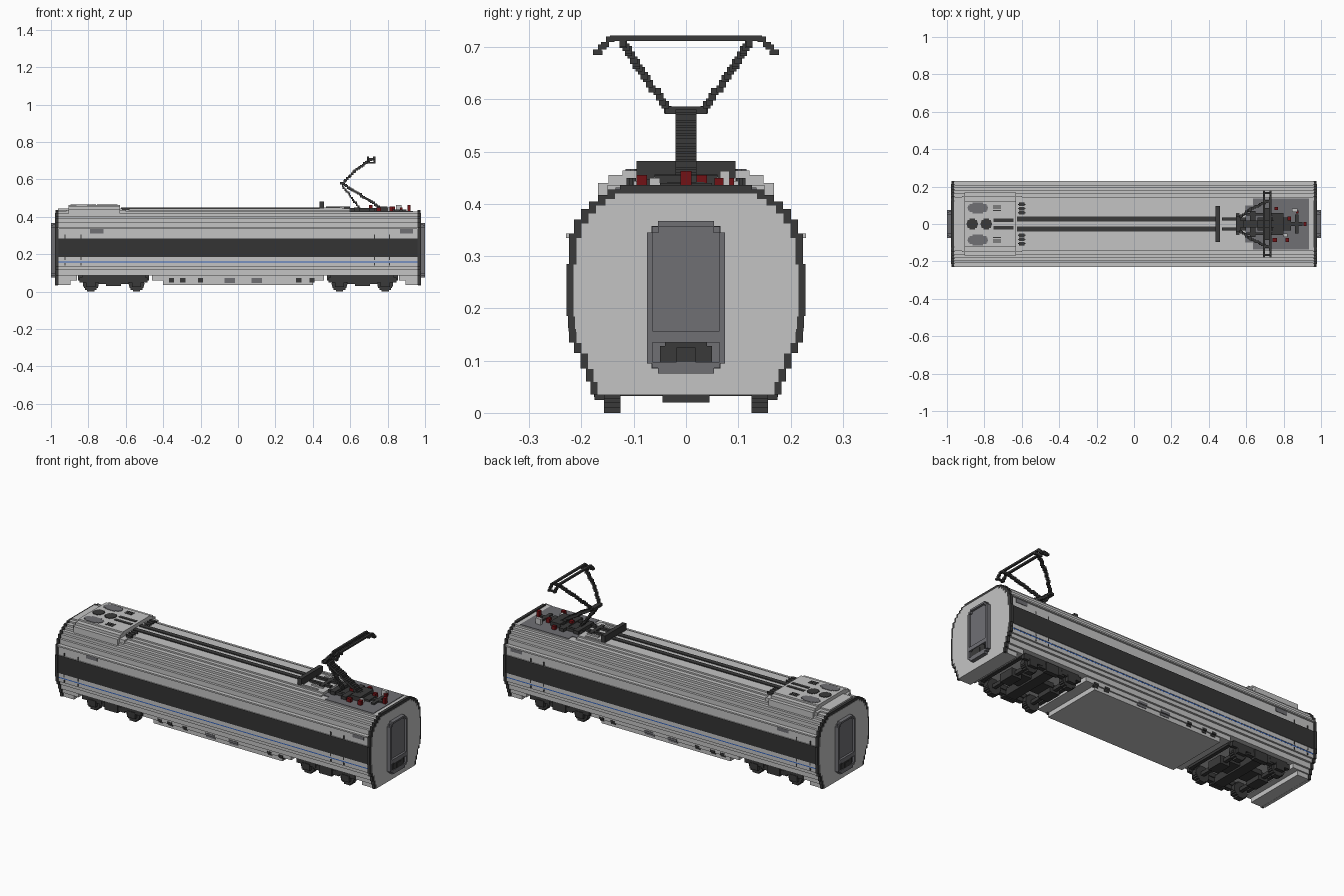
import bpy, bmesh, math
from mathutils import Vector, Matrix

if "Cube" in bpy.data.objects:
    bpy.data.objects.remove(bpy.data.objects["Cube"])

COLOURS = {"light_grey": (0.55, 0.55, 0.55), "mid_grey": (0.16, 0.16, 0.175),
           "dark_grey": (0.042, 0.042, 0.042), "window_dark": (0.033, 0.033, 0.034),
           "blue": (0.03, 0.12, 0.5), "red": (0.17, 0.006, 0.008)}
MATS = {}
for name, col in COLOURS.items():
    m = bpy.data.materials.new(name)
    m.use_nodes = True
    m.diffuse_color = (*col, 1)
    m.node_tree.nodes["Principled BSDF"].inputs["Base Color"].default_value = (*col, 1)
    MATS[name] = m


def finish(bm, name, mats):
    bmesh.ops.recalc_face_normals(bm, faces=bm.faces)
    me = bpy.data.meshes.new(name)
    bm.to_mesh(me)
    bm.free()
    for m in mats:
        me.materials.append(MATS[m])
    ob = bpy.data.objects.new(name, me)
    bpy.context.collection.objects.link(ob)
    return ob


def boxes(name, spans, mat):
    """One object of boxes, each (x0, x1, y0, y1, z0, z1)."""
    bm = bmesh.new()
    for x0, x1, y0, y1, z0, z1 in spans:
        mx = Matrix.Translation(((x0 + x1) / 2, (y0 + y1) / 2, (z0 + z1) / 2))
        bmesh.ops.create_cube(bm, size=1, matrix=mx @ Matrix.Diagonal((x1 - x0, y1 - y0, z1 - z0, 1)))
    return finish(bm, name, [mat])


def both_sides(spans):
    return spans + [(a, b, -d, -c, e, f) for a, b, c, d, e, f in spans]


def stepped_prism(name, x0, x1, steps, mats, rule=None):
    """Extrude a mirrored staircase profile of (z0, z1, half width) along x."""
    pts = [p for z0, z1, w in steps for p in ((w, z0), (w, z1))]
    pts += [(-w, z) for w, z in reversed(pts)]
    bm = bmesh.new()
    face = bm.faces.new([bm.verts.new((x0, y, z)) for y, z in pts])
    ext = bmesh.ops.extrude_face_region(bm, geom=[face])
    bmesh.ops.translate(bm, vec=(x1 - x0, 0, 0),
                        verts=[v for v in ext["geom"] if isinstance(v, bmesh.types.BMVert)])
    bm.normal_update()
    if rule:
        for f in bm.faces:
            f.material_index = rule(f)
    return finish(bm, name, mats)


def voxel_line(a, b, half=(0.005, 0.005, 0.005), step=0.009):
    """Boxes stepping from a to b."""
    a, b = Vector(a), Vector(b)
    n = max(1, round(max(abs(c) for c in b - a) / step))
    out = []
    for i in range(n + 1):
        p = a.lerp(b, i / n)
        p = [round(c / 0.005) * 0.005 for c in p]
        out.append(tuple(v for c, h in zip(p, half) for v in (c - h, c + h)))
    return out


def voxel_disc(cx, cz, r, y0, y1, rows=9):
    """Stepped upright disc made of horizontal rows."""
    h = 2 * r / rows
    out = []
    for i in range(rows):
        z = -r + (i + 0.5) * h
        w = math.sqrt(r * r - z * z)
        out.append((cx - w, cx + w, y0, y1, cz + z - h / 2, cz + z + h / 2))
    return out


def flat_disc(cx, cy, rx, ry, z0, z1, rows=7):
    """Stepped disc lying on the roof."""
    h = 2 / rows
    out = []
    for i in range(rows):
        t = -1 + (i + 0.5) * h
        w = rx * math.sqrt(1 - t * t)
        out.append((cx - w, cx + w, cy + (t - h / 2) * ry, cy + (t + h / 2) * ry, z0, z1))
    return out


# Body cross-section: skirt, walls and rounded roof
SKIRT = [(.035, .06, .177), (.06, .085, .185)]
WALL = [(.085, .115, .196), (.115, .135, .208), (.135, .156, .218), (.156, .162, .2185),
        (.162, .185, .22), (.185, .285, .223), (.285, .335, .218), (.335, .343, .23),
        (.343, .37, .208), (.37, .39, .195), (.39, .405, .18), (.405, .417, .162),
        (.417, .428, .144)]
CROWN = [(.428, .436, .12), (.436, .444, .10)]


def wall_colour(f):
    c = f.calc_center_median()
    if abs(f.normal.y) > 0.9:
        if .185 < c.z < .285:
            return 1
        if .156 < c.z < .162:
            return 2
    return 0


stepped_prism("body_shell", -.963, .963, WALL, ["light_grey", "window_dark", "blue"], wall_colour)
stepped_prism("roof_crown", -.963, .60, CROWN, ["light_grey"])
stepped_prism("centre_skirt_lower", -.40, .40, SKIRT[:1], ["light_grey"])
stepped_prism("centre_skirt_upper", -.46, .46, SKIRT[1:], ["light_grey"])

for s, tag in ((-1, "right"), (1, "left")):
    # End skirts, dark edge frame and light end wall
    def span(a, b):
        return (s * a, s * b) if s > 0 else (s * b, s * a)
    stepped_prism(tag + "_end_skirt_lower", *span(.895, .963), SKIRT[:1], ["light_grey"])
    stepped_prism(tag + "_end_skirt_upper", *span(.86, .963), SKIRT[1:], ["light_grey"])
    ring = [(a, b, w + .006 if a != .335 else w - .006) for a, b, w in SKIRT + WALL + CROWN[:1]]
    stepped_prism(tag + "_end_frame", *span(.961, .977), ring, ["dark_grey"])
    inner = [(a - (.008 if a > .3 else .001), b - (.008 if b > .3 else .001), w - .008)
             for a, b, w in SKIRT + WALL]
    inner = [(a, b, .21 if .32 < a < .33 else w) for a, b, w in inner]
    stepped_prism(tag + "_end_wall", *span(.962, .979), inner, ["light_grey"])

    # Gangway: stepped frame around a sunken door, coupler below
    a, b = span(.975, 1.0)
    boxes(tag + "_gangway_frame", both_sides([(a, b, .064, .075, .095, .345), (a, b, .052, .065, .345, .357)])
          + [(a, b, -.054, .054, .357, .367), (a, b, -.065, .065, .135, .157),
             (a, b, -.054, .054, .075, .088), (a, b, -.065, .065, .086, .097)], "mid_grey")
    boxes(tag + "_gangway_door", [(*span(.975, .988), -.066, .066, .085, .358)], "mid_grey")
    boxes(tag + "_coupler", [(*span(.98, .996), -.05, .05, .092, .128),
                             (*span(.98, .997), -.04, .04, .085, .135),
                             (*span(.98, 1.0), -.018, .018, .095, .125)], "dark_grey")

    # Bogie: wheels, side frames, springs, axles and cross beams
    cx = s * .665
    parts = [(cx - .03, cx + .03, -.15, .15, .035, .075), (cx - .11, cx + .11, -.05, .05, .045, .07)]
    for wx in (cx - .122, cx + .122):
        parts += both_sides(voxel_disc(wx, .042, .042, .125, .157))
        parts += both_sides([(wx - .06, wx + .06, .155, .172, .05, .075),
                             (wx - .025, wx + .025, .155, .175, .025, .06)])
        parts += [(wx - .01, wx + .01, -.13, .13, .032, .052),
                  (wx - .03, wx + .03, -.045, .045, .02, .065)]
    parts += both_sides([(cx - .17, cx + .17, .14, .168, .062, .088),
                         (cx - .08, cx + .08, .145, .17, .04, .065),
                         (cx - .04, cx + .04, .15, .176, .03, .08)])
    for ex in (-.18, .18):
        parts.append((cx + ex - .01, cx + ex + .01, -.15, .15, .06, .088))
    boxes(tag + "_bogie", parts, "dark_grey")

# Side markings, vents and door edges
boxes("side_displays", both_sides([(-.79, -.72, .21, .2205, .312, .335),
                                   (.865, .935, .21, .2205, .312, .335)]), "mid_grey")
boxes("skirt_vents", both_sides([(x - .028, x + .028, .17, .1795, .047, .06) for x in (-.045, .10)]
                                + [(x - .028, x + .028, .18, .1875, .06, .073) for x in (-.045, .10)]), "mid_grey")
boxes("skirt_hatches", both_sides([(x - .014, x + .014, .17, .1795, .049, .06) for x in (-.355, -.295, -.2, .325, .395)]
                                  + [(x - .014, x + .014, .18, .1875, .06, .072) for x in (-.355, -.295, -.2, .325, .395)]),
      "dark_grey")
boxes("door_edges", both_sides([(x - .003, x + .003, .212, .2215, z, z + h)
                                for x in (-.925, -.84, .73, .81) for z, h in ((.14, .012), (.168, .017), (.285, .02))]),
      "dark_grey")

# Roof air conditioner with fans and grilles
stepped_prism("cooling_unit", -.905, -.63, [(.40, .44, .168), (.44, .455, .148), (.455, .464, .122)], ["light_grey"])
boxes("cooling_unit_ends", [(-.92, -.60, -.15, .15, .41, .436)], "light_grey")
boxes("cooling_fans", flat_disc(-.865, 0, .03, .03, .46, .467) + flat_disc(-.79, 0, .03, .03, .46, .467)
      + both_sides([(-.75, -.645, .012, .03, .46, .467)]
                   + [(-.755, -.71, y, y + .005, .46, .4665) for y in (.07, .082, .094)]), "dark_grey")
boxes("cooling_grilles", both_sides(flat_disc(-.835, .086, .055, .03, .455, .4665)), "mid_grey")

# Roof power lines and insulators
boxes("roof_cables", both_sides([(-.625, .46, .014, .04, .44, .449)]), "dark_grey")
pins = [p for y in (.06, .082, .105) for p in flat_disc(-.60, y, .02, .009, .43, .45, 3)]
boxes("roof_insulators", both_sides(pins), "dark_grey")

# Equipment deck under the pantograph
boxes("equipment_deck", [(.635, .935, -.135, .135, .42, .431), (.60, .635, -.10, .10, .42, .431)], "mid_grey")
boxes("cross_beam", [(.437, .46, -.095, .095, .44, .482)], "dark_grey")
boxes("beam_brackets", both_sides([(.46, .56, .085, .095, .44, .45), (.50, .57, .05, .062, .44, .452)]), "light_grey")
boxes("pantograph_base", both_sides([(.47, .60, .02, .035, .444, .456), (.60, .80, .045, .06, .43, .447)])
      + [(.545, .565, -.06, .06, .444, .456), (.62, .65, -.07, .07, .43, .45),
         (.70, .73, -.085, .085, .43, .448), (.74, .80, -.06, .06, .43, .455),
         (.80, .90, -.01, .01, .43, .44), (.86, .88, -.05, .05, .43, .44),
         (.66, .84, -.035, .035, .43, .442)], "dark_grey")
boxes("red_insulators", [(.905, .922, -.011, .011, .43, .463), (.74, .765, -.095, -.075, .43, .45),
                         (.81, .83, -.095, -.075, .43, .455), (.75, .77, .075, .092, .43, .45),
                         (.82, .84, .02, .04, .43, .455), (.70, .72, -.01, .01, .44, .462),
                         (.865, .88, .055, .072, .43, .45)], "red")
boxes("equipment_boxes", [(.845, .875, .065, .083, .431, .463), (.80, .82, -.07, -.05, .431, .45)], "light_grey")

# Pantograph arms, stepping up to the collector head
arms = voxel_line((.76, 0, .45), (.555, 0, .58), (.008, .02, .006))
arms += voxel_line((.65, 0, .445), (.56, 0, .565), (.005, .012, .006))
arms += [(.545, .57, -.04, .04, .572, .586)]
for s in (-1, 1):
    arms += voxel_line((.56, s * .035, .58), (.635, s * .085, .655), (.007, .007, .007), .008)
    arms += voxel_line((.635, s * .085, .655), (.71, s * .12, .705), (.007, .007, .007), .008)
boxes("pantograph_arms", arms, "dark_grey")
head = []
for x in (.695, .728):
    head += [(x - .006, x + .006, -.145, .145, .712, .722)]
    for s in (-1, 1):
        head += voxel_line((x, s * .145, .715), (x, s * .17, .69), (.006, .008, .005), .008)
head += both_sides([(.69, .734, .115, .127, .70, .714), (.69, .734, .16, .172, .685, .694)])
boxes("collector_head", head, "dark_grey")
